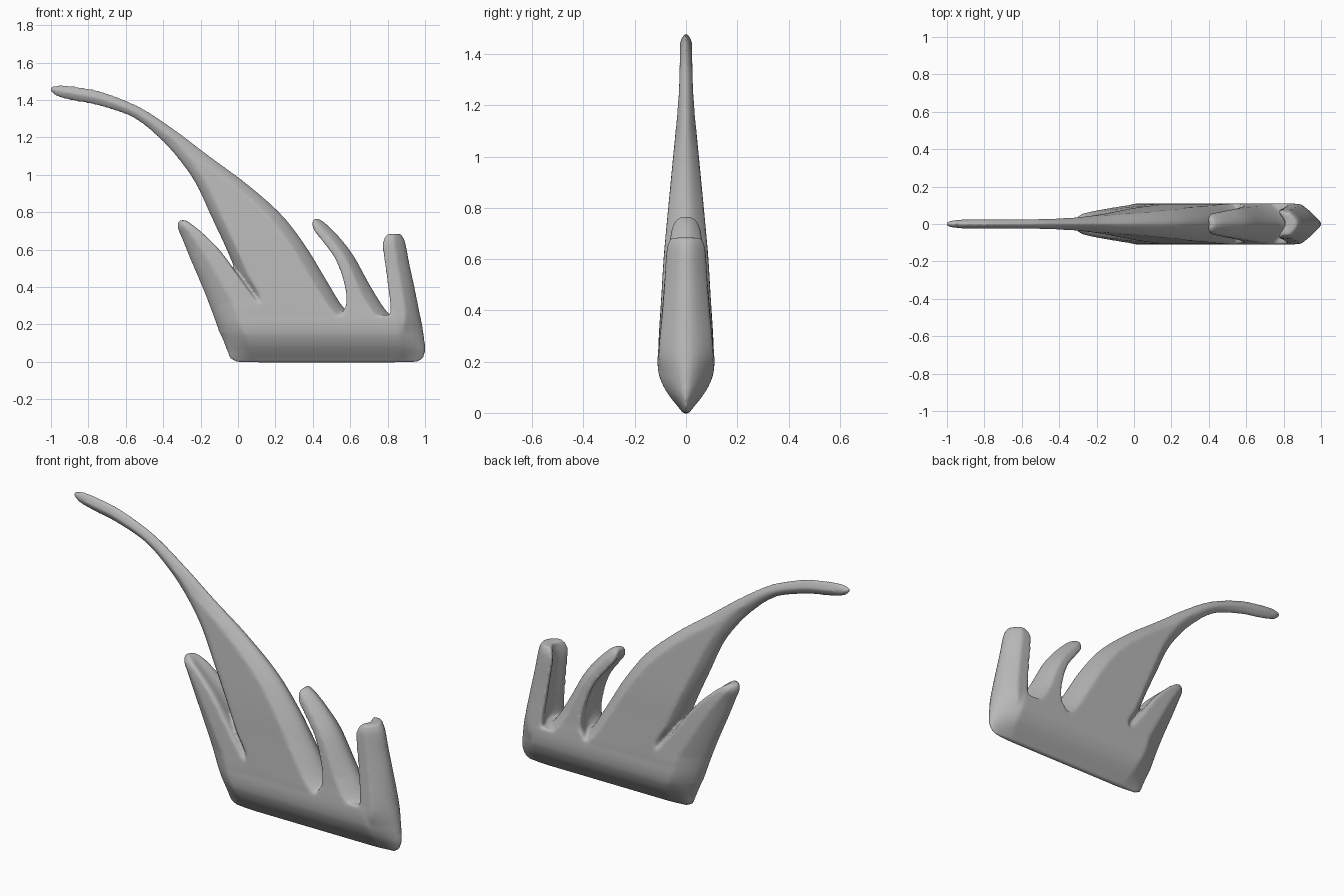
import bpy, bmesh, math

cube = bpy.data.objects.get("Cube")
if cube:
    bpy.data.objects.remove(cube, do_unlink=True)

grey = bpy.data.materials.new("plain grey")
grey.use_nodes = True
tone = (0.48, 0.48, 0.48, 1)
grey.diffuse_color = tone
grey.node_tree.nodes["Principled BSDF"].inputs["Base Color"].default_value = tone


def spline(rows, steps):
    """Catmull-Rom rows through the given rows."""
    pts = [rows[0]] + rows + [rows[-1]]
    out = []
    for a, b, c, d in zip(pts, pts[1:], pts[2:], pts[3:]):
        for s in range(steps):
            t = s / steps
            out.append([q + t / 2 * (r - p + t * (2*p - 5*q + 4*r - w + t * (3*(q - r) + w - p)))
                        for p, q, r, w in zip(a, b, c, d)])
    return out + [list(rows[-1])]


def edge(depth, hollow, width, n=14):
    """Points of one rounded or hollow edge: (inset fraction, thickness fraction)."""
    depth = min(depth / width, 0.5)
    hollow = min(hollow / width, 0.45)
    pts = []
    for i in range(n + 1):
        a = math.pi * (i / n - 0.5)
        pts.append((depth * abs(math.sin(a)) ** 1.8 + hollow * math.cos(a) ** 4, math.sin(a)))
    low = min(p[0] for p in pts)
    return [(p - low, v) for p, v in pts]


def loft(bm, rows, left, right, steps=6):
    """Skin rows of (left x, left z, right x, right z, half thickness);
    left and right give each edge's (rounding depth, hollow depth)."""
    rings = []
    for lx, lz, rx, rz, t in spline(rows, steps):
        width = math.hypot(rx - lx, rz - lz)
        outline = [(1 - i, v) for i, v in edge(*right, width)] + edge(*left, width)[::-1]
        rings.append([bm.verts.new((lx + u * (rx - lx), v * t, lz + u * (rz - lz)))
                      for u, v in outline])
    n = len(rings[0])
    for a, b in zip(rings, rings[1:]):
        for i in range(n):
            j = (i + 1) % n
            bm.faces.new((a[i], a[j], b[j], b[i]))
    bm.faces.new(rings[0][::-1])
    bm.faces.new(rings[-1])


bm = bmesh.new()

# Wedge-bottomed base
loft(bm, [(-.01, -.003, .96, -.003, .01), (-.045, .02, .99, .02, .028),
          (-.06, .06, 1.003, .06, .06), (-.075, .1, 1, .1, .086),
          (-.095, .15, .993, .15, .106), (-.115, .2, .985, .2, .111),
          (-.133, .25, .975, .25, .108)], (.13, 0), (.13, 0))

# Long sweeping main blade
loft(bm, [(-.03, .16, .68, .16, .106), (.03, .25, .605, .25, .108), (.065, .34, .55, .31, .104),
          (0, .46, .465, .45, .096),
          (-.07, .62, .365, .615, .086), (-.145, .78, .235, .785, .071),
          (-.225, .95, .05, .95, .055), (-.315, 1.08, -.145, 1.095, .042),
          (-.42, 1.195, -.33, 1.235, .033), (-.56, 1.305, -.52, 1.36, .028),
          (-.74, 1.368, -.72, 1.442, .026), (-.88, 1.396, -.87, 1.472, .026),
          (-.965, 1.418, -.955, 1.48, .022), (-1.004, 1.448, -1.004, 1.468, .011)],
     (.06, 0), (.08, 0))

# Rear lock, hollow towards the main blade
loft(bm, [(-.098, .15, .25, .17, .105), (-.13, .24, .17, .26, .108), (-.16, .32, .09, .345, .101),
          (-.2, .42, .005, .46, .091),
          (-.26, .56, -.1, .6, .077), (-.3, .66, -.19, .69, .064),
          (-.324, .72, -.25, .738, .05), (-.319, .754, -.285, .76, .024)],
     (.13, 0), (.04, .04))

# Middle lock, hollow towards the main blade
loft(bm, [(.5, .16, .9, .16, .106), (.55, .25, .815, .25, .107), (.58, .32, .77, .305, .1),
          (.565, .43, .7, .42, .091),
          (.52, .55, .62, .565, .08), (.455, .64, .548, .66, .067),
          (.408, .7, .477, .733, .056), (.397, .738, .437, .762, .042),
          (.402, .76, .42, .768, .024)], (.03, .05), (.08, 0))

# Front lock, an upright hollow shell
loft(bm, [(.76, .12, .998, .12, .088), (.79, .2, .985, .2, .106), (.815, .27, .97, .27, .104),
          (.802, .4, .944, .4, .092),
          (.786, .52, .918, .52, .083), (.775, .6, .901, .61, .078),
          (.777, .65, .889, .655, .072), (.795, .682, .87, .685, .058)],
     (.02, .05), (.12, 0))

bmesh.ops.recalc_face_normals(bm, faces=bm.faces)
mesh = bpy.data.meshes.new("swept_crest")
bm.to_mesh(mesh)
bm.free()
crest = bpy.data.objects.new("swept_crest", mesh)
bpy.context.collection.objects.link(crest)
mesh.materials.append(grey)

# Fuse the locks into one skin and soften the joins
fuse = crest.modifiers.new("fuse", 'REMESH')
fuse.mode = 'VOXEL'
fuse.voxel_size = 0.008
fuse.use_smooth_shade = True
soften = crest.modifiers.new("soften", 'SMOOTH')
soften.factor = 0.5
soften.iterations = 8
